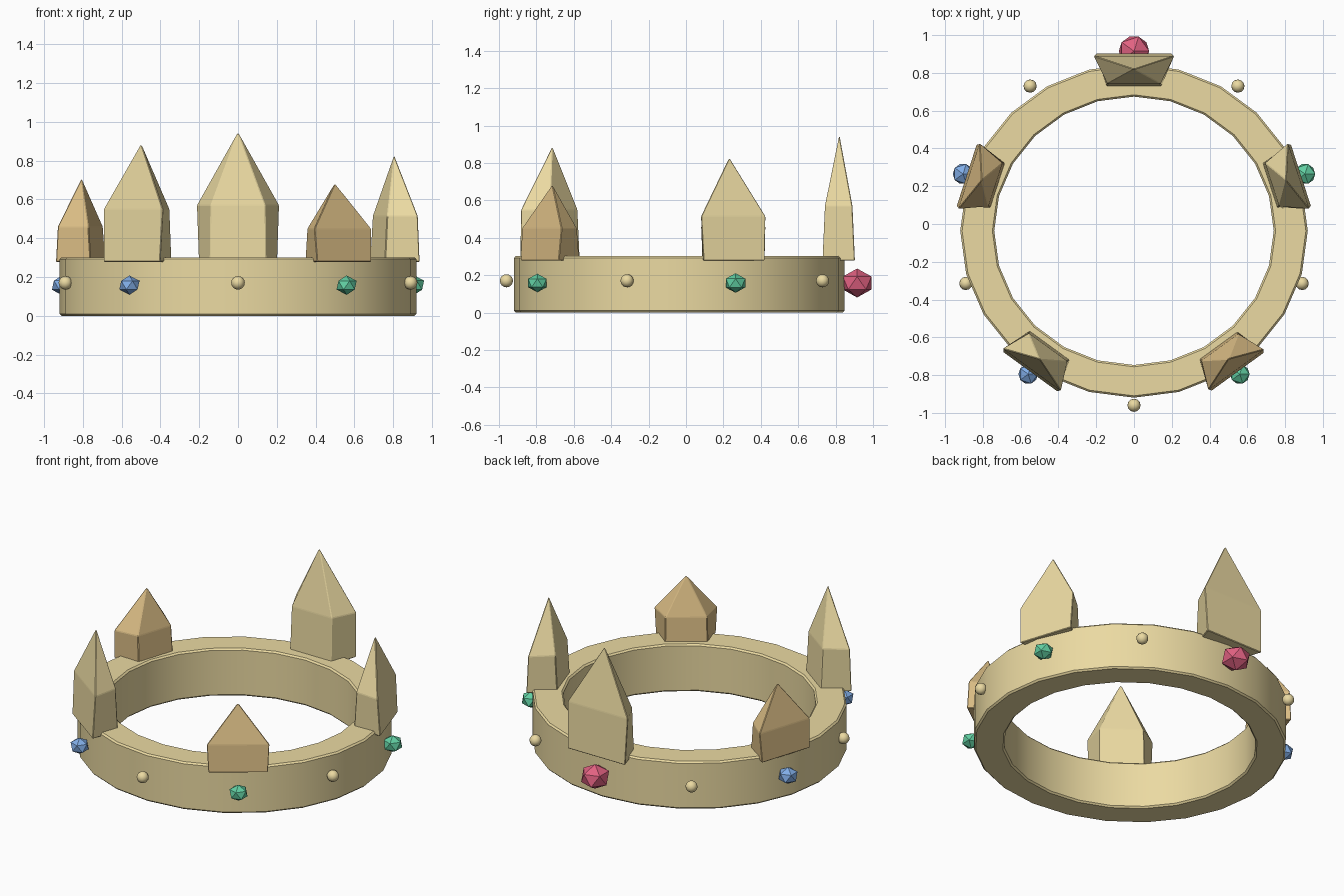
import bpy, bmesh, math
from mathutils import Vector, Matrix

if "Cube" in bpy.data.objects:
    bpy.data.objects.remove(bpy.data.objects["Cube"])


def material(name, rgb):
    m = bpy.data.materials.new(name)
    m.diffuse_color = (*rgb, 1)
    m.use_nodes = True
    m.node_tree.nodes["Principled BSDF"].inputs["Base Color"].default_value = m.diffuse_color
    return m


GOLD = material("gold", (0.83, 0.70, 0.36))
BRONZE = material("dark_gold", (0.72, 0.52, 0.24))
RED = material("red", (0.75, 0.12, 0.22))
GREEN = material("green", (0.12, 0.62, 0.36))
BLUE = material("blue", (0.22, 0.42, 0.80))


def finish(name, bm, mat, smooth=False):
    bmesh.ops.recalc_face_normals(bm, faces=bm.faces)
    me = bpy.data.meshes.new(name)
    bm.to_mesh(me)
    bm.free()
    me.materials.append(mat)
    ob = bpy.data.objects.new(name, me)
    bpy.context.collection.objects.link(ob)
    if smooth:
        bpy.ops.object.select_all(action='DESELECT')
        ob.select_set(True)
        bpy.context.view_layer.objects.active = ob
        bpy.ops.object.shade_smooth_by_angle(angle=math.radians(35))
    return ob


# Band: slightly bevelled profile swept around a 24-sided, slightly oval ring
def band():
    b = 0.01
    profile = [(0.92 - b, 0), (0.92, b), (0.92, 0.302 - b), (0.92 - b, 0.302),
               (0.74 + b, 0.302), (0.74, 0.302 - b), (0.74, b), (0.74 + b, 0)]
    sides, n = 24, len(profile)
    bm = bmesh.new()
    rings = []
    for i in range(sides):
        a = 2 * math.pi * i / sides
        rings.append([bm.verts.new((r * math.cos(a), 0.96 * r * math.sin(a) - 0.036, z))
                      for r, z in profile])
    for i in range(sides):
        p, q = rings[i], rings[(i + 1) % sides]
        for j in range(n):
            k = (j + 1) % n
            bm.faces.new((p[j], q[j], q[k], p[k]))
    finish("band", bm, GOLD, smooth=True)


# Spike: tapered trapezoid block, wide on the outside, with a pointed top
def spike(name, angle, x, y, top, shoulder, half, mat):
    out = Vector((math.cos(math.radians(angle)), math.sin(math.radians(angle)), 0))
    side = Vector((-out.y, out.x, 0))
    c = Vector((x, y, 0))
    bm = bmesh.new()
    rows = []
    for z, near, far, w_in, w_out in ((0.278, -0.09, 0.083, 0.68, 0.95),
                                      (shoulder, -0.077, 0.07, 0.66, 1.0)):
        corners = ((near, -w_in), (far, -w_out), (far, w_out), (near, w_in))
        rows.append([bm.verts.new(c + out * d + side * w * half + Vector((0, 0, z)))
                     for d, w in corners])
    tip = bm.verts.new((x, y, top))
    low, high = rows
    bm.faces.new(low)
    for i in range(4):
        k = (i + 1) % 4
        bm.faces.new((low[i], low[k], high[k], high[i]))
        bm.faces.new((high[i], high[k], tip))
    bmesh.ops.recalc_face_normals(bm, faces=bm.faces)
    bmesh.ops.bevel(bm, geom=bm.edges[:], offset=0.004, segments=1, affect='EDGES')
    finish(name, bm, mat)


# Gem: squashed icosahedron
def gem(name, x, y, r, mat):
    bm = bmesh.new()
    bmesh.ops.create_icosphere(bm, subdivisions=1, radius=r,
                               matrix=Matrix.Translation((x, y, 0.158)) @ Matrix.Diagonal((1, 1, 0.86, 1)))
    finish(name, bm, mat)


# Bead: small round stud
def bead(name, x, y):
    bm = bmesh.new()
    bmesh.ops.create_uvsphere(bm, u_segments=12, v_segments=8, radius=0.035,
                              matrix=Matrix.Translation((x, y, 0.17)))
    finish(name, bm, GOLD, smooth=True)


band()

spike("back_spike", 90, 0, 0.82, 0.95, 0.57, 0.213, GOLD)
spike("right_spike", 18, 0.805, 0.232, 0.83, 0.515, 0.182, GOLD)
spike("left_spike", 162, -0.807, 0.232, 0.71, 0.46, 0.182, BRONZE)
spike("front_left_spike", 234, -0.5, -0.715, 0.89, 0.55, 0.19, GOLD)
spike("front_right_spike", 306, 0.5, -0.715, 0.685, 0.45, 0.182, BRONZE)

gem("back_gem", 0, 0.915, 0.09, RED)
for s, label, mat in ((1, "right", GREEN), (-1, "left", BLUE)):
    gem(label + "_gem", s * 0.905, 0.265, 0.061, mat)
    gem("front_" + label + "_gem", s * 0.56, -0.795, 0.058, mat)
    bead("back_" + label + "_bead", s * 0.55, 0.73)
    bead(label + "_bead", s * 0.89, -0.315)
bead("front_bead", 0, -0.96)
